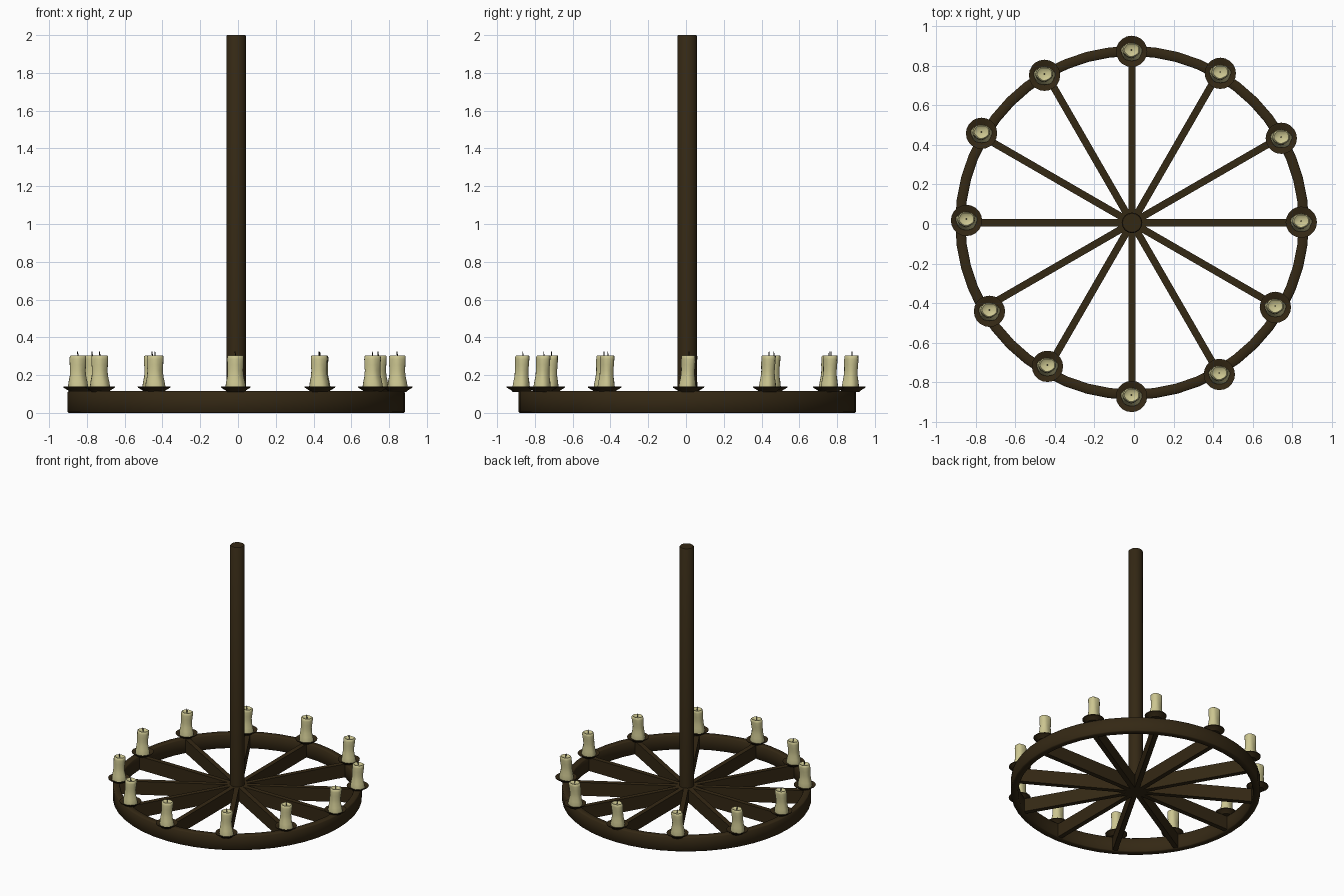
import bpy, bmesh, math
from mathutils import Matrix, Vector

if "Cube" in bpy.data.objects:
    bpy.data.objects.remove(bpy.data.objects["Cube"])

CX, CY = -0.01, 0.006      # wheel centre


def mat(name, rgb):
    m = bpy.data.materials.new(name)
    m.diffuse_color = (*rgb, 1)
    m.use_nodes = True
    m.node_tree.nodes["Principled BSDF"].inputs["Base Color"].default_value = m.diffuse_color
    return m


WOOD = mat("dark_wood", (0.034, 0.021, 0.007))
WAX = mat("cream_wax", (0.60, 0.56, 0.28))
WICK = mat("black_wick", (0.012, 0.010, 0.007))


def finish(name, bm, material, angle=40):
    bmesh.ops.remove_doubles(bm, verts=bm.verts, dist=1e-5)
    bmesh.ops.recalc_face_normals(bm, faces=bm.faces)
    me = bpy.data.meshes.new(name)
    bm.to_mesh(me)
    bm.free()
    me.materials.append(material)
    ob = bpy.data.objects.new(name, me)
    bpy.context.collection.objects.link(ob)
    bpy.ops.object.select_all(action='DESELECT')
    ob.select_set(True)
    bpy.context.view_layer.objects.active = ob
    bpy.ops.object.shade_smooth_by_angle(angle=math.radians(angle))
    return ob


def lathe(bm, profile, sides, closed=False, shape=None):
    """Spin (radius, z) points round z; shape(angle, r, z) may bend the result."""
    rings = []
    for r, z in profile:
        ring = []
        for i in range(sides):
            a = 2 * math.pi * i / sides
            p = shape(a, r, z) if shape else (r * math.cos(a), r * math.sin(a), z)
            ring.append(bm.verts.new(p))
        rings.append(ring)
    n = len(rings)
    for k in range(n if closed else n - 1):
        lo, hi = rings[k], rings[(k + 1) % n]
        for i in range(sides):
            j = (i + 1) % sides
            bm.faces.new((lo[i], lo[j], hi[j], hi[i]))
    if not closed:
        bm.faces.new(rings[0])
        bm.faces.new(rings[-1])


# wheel rim with slightly eased edges
bm = bmesh.new()
lathe(bm, [(0.842, 0.006), (0.848, 0), (0.887, 0), (0.893, 0.006),
           (0.893, 0.109), (0.887, 0.115), (0.848, 0.115), (0.842, 0.109)], 48, closed=True)
rim = finish("wheel_rim", bm, WOOD, 60)
rim.location = (CX, CY, 0)

# twelve upright spoke boards
bm = bmesh.new()
for i in range(12):
    m = (Matrix.Rotation(i * math.pi / 6, 4, 'Z')
         @ Matrix.Translation((0.43, 0, 0.0575))
         @ Matrix.Diagonal((0.86, 0.036, 0.105, 1)))
    bmesh.ops.create_cube(bm, size=1, matrix=m)
me_verts = bm.verts
bmesh.ops.recalc_face_normals(bm, faces=bm.faces)
spokes = finish("spokes", bm, WOOD)
spokes.location = (CX, CY, 0)

# central hanging pole
bm = bmesh.new()
lathe(bm, [(0.052, 0.10), (0.052, 1.995), (0.048, 2.0)], 16)
pole = finish("pole", bm, WOOD)
pole.location = (CX, CY, 0)

# drip dish
bm = bmesh.new()
lathe(bm, [(0.045, 0.110), (0.052, 0.118), (0.078, 0.134), (0.079, 0.139),
           (0.074, 0.139), (0.052, 0.127), (0.02, 0.125)], 20)
dish = finish("drip_dish", bm, WOOD)


# softened, slightly leaning candle
def wax_shape(a, r, z):
    t = (z - 0.125) / 0.18
    r *= 1 + 0.04 * math.sin(5 * a + 4 * t) + 0.025 * math.sin(3 * a)
    return (r * math.cos(a) - 0.003 * math.sin(math.pi * t),
            0.86 * r * math.sin(a) + 0.010 * t - 0.003, z)


bm = bmesh.new()
lathe(bm, [(0.053, 0.125), (0.053, 0.140), (0.049, 0.165), (0.043, 0.195), (0.041, 0.225),
           (0.043, 0.255), (0.044, 0.285), (0.043, 0.300), (0.037, 0.305),
           (0.030, 0.300), (0.010, 0.296)], 20, shape=wax_shape)
candle = finish("candle", bm, WAX, 60)

# wick
bm = bmesh.new()
lathe(bm, [(0.003, 0.290), (0.003, 0.310), (0.002, 0.325)], 6,
      shape=lambda a, r, z: (r * math.cos(a) - (z - 0.29) * 0.1, r * math.sin(a) + 0.007, z))
wick = finish("wick", bm, WICK)

# candle places round the rim, set a little unevenly by hand
places = [(-0.012, 0.872), (0.436, 0.761), (0.744, 0.433), (0.845, 0.009),
          (0.714, -0.421), (0.431, -0.760), (-0.012, -0.871), (-0.437, -0.719),
          (-0.730, -0.441), (-0.846, 0.018), (-0.770, 0.458), (-0.452, 0.751)]
for i, (x, y) in enumerate(places):
    for src in (dish, candle, wick):
        ob = src
        if i:
            ob = src.copy()
            ob.name = f"{src.name}_{i + 1}"
            bpy.context.collection.objects.link(ob)
        ob.location = (x, y, 0)
